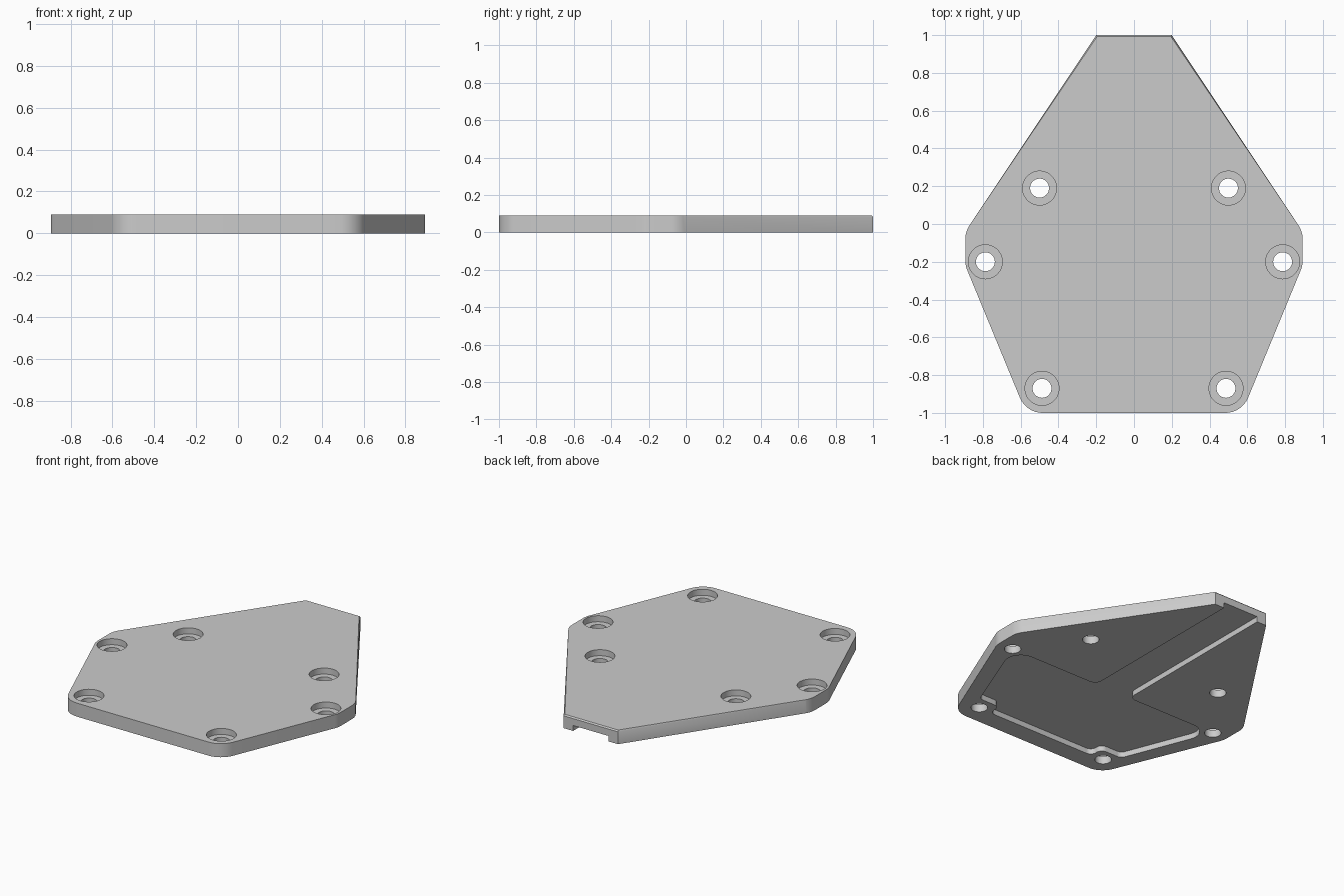
import bpy, bmesh, math
from mathutils import Vector

cube = bpy.data.objects.get("Cube")
if cube:
    bpy.data.objects.remove(cube, do_unlink=True)

THICK, RECESS, BORE = 0.09, 0.036, 0.04
CHAMFER = 0.008

grey = bpy.data.materials.new("plain_grey")
grey.use_nodes = True
colour = (0.6, 0.6, 0.6, 1)
grey.diffuse_color = colour
grey.node_tree.nodes["Principled BSDF"].inputs["Base Color"].default_value = colour


def mirrored_outline(half, steps=8):
    """Mirror (x, y, radius) corners across x = 0 and fillet each corner."""
    corners = half + [(-x, y, r) for x, y, r in reversed(half)]
    outline = []
    for i, (x, y, r) in enumerate(corners):
        p = Vector((x, y))
        if r == 0:
            outline.append(p)
            continue
        a = (Vector(corners[i - 1][:2]) - p).normalized()
        b = (Vector(corners[(i + 1) % len(corners)][:2]) - p).normalized()
        half_angle = a.angle(b) / 2
        centre = p + (a + b).normalized() * r / math.sin(half_angle)
        reach = r / math.tan(half_angle)
        start, end = p + a * reach - centre, p + b * reach - centre
        sweep = start.angle(end)
        for k in range(steps + 1):
            t = k / steps
            arm = (start * math.sin((1 - t) * sweep) + end * math.sin(t * sweep)) / math.sin(sweep)
            outline.append(centre + arm)
    return outline


def make_object(name, bm):
    bmesh.ops.recalc_face_normals(bm, faces=bm.faces)
    mesh = bpy.data.meshes.new(name)
    bm.to_mesh(mesh)
    bm.free()
    mesh.materials.append(grey)
    obj = bpy.data.objects.new(name, mesh)
    bpy.context.collection.objects.link(obj)
    return obj


def stack(bm, rings):
    """Skin a list of equal-length vertex rings and cap both ends."""
    rings = [[bm.verts.new(co) for co in ring] for ring in rings]
    n = len(rings[0])
    for low, high in zip(rings, rings[1:]):
        for i in range(n):
            j = (i + 1) % n
            bm.faces.new((low[i], low[j], high[j], high[i]))
    bm.faces.new(rings[0][::-1])
    return bm.faces.new(rings[-1])


# Plate with rounded corners and a fine chamfer round the top
outline = mirrored_outline([(0.2, 1, 0), (0.893, -0.04, 0.13),
                            (0.893, -0.22, 0.13), (0.571, -1, 0.13)])
bm = bmesh.new()
top = stack(bm, [[(p.x, p.y, z) for p in outline] for z in (0, THICK)])
bmesh.ops.bevel(bm, geom=list(top.edges), offset=CHAMFER, segments=1,
                affect='EDGES', clamp_overlap=True)
plate = make_object("cover_plate", bm)

# Underside pocket with a slot open at the back edge
pocket = mirrored_outline([(0.13, 1.1, 0), (0.13, -0.2, 0.05), (0.785, -0.2, 0.1),
                           (0.555, -0.785, 0.04), (0.4, -0.785, 0.04),
                           (0.4, -0.875, 0.04)])
bm = bmesh.new()
stack(bm, [[(p.x, p.y, z) for p in pocket] for z in (-0.05, RECESS)])
cutters = [make_object("pocket_cutter", bm)]

# Counterbored screw holes
bm = bmesh.new()
ledge = THICK - BORE
for hx, hy in ((0.5, 0.19), (0.787, -0.2), (0.487, -0.87)):
    for side in (1, -1):
        rings = []
        for r, z in ((0.05, -0.05), (0.05, ledge), (0.09, ledge), (0.09, THICK + 0.05)):
            angles = [math.tau * k / 48 for k in range(48)]
            rings.append([(side * hx + r * math.cos(a), hy + r * math.sin(a), z)
                          for a in angles])
        stack(bm, rings)
cutters.append(make_object("screw_hole_cutter", bm))

# Cut the plate, then remove the cutters
bpy.ops.object.select_all(action='DESELECT')
bpy.context.view_layer.objects.active = plate
plate.select_set(True)
for cutter in cutters:
    cutter.hide_render = True
    mod = plate.modifiers.new(cutter.name, 'BOOLEAN')
    mod.operation = 'DIFFERENCE'
    mod.solver = 'EXACT'
    mod.object = cutter
    bpy.ops.object.modifier_apply(modifier=mod.name)
    bpy.data.objects.remove(cutter, do_unlink=True)

bpy.ops.object.shade_smooth_by_angle(angle=math.radians(30))
